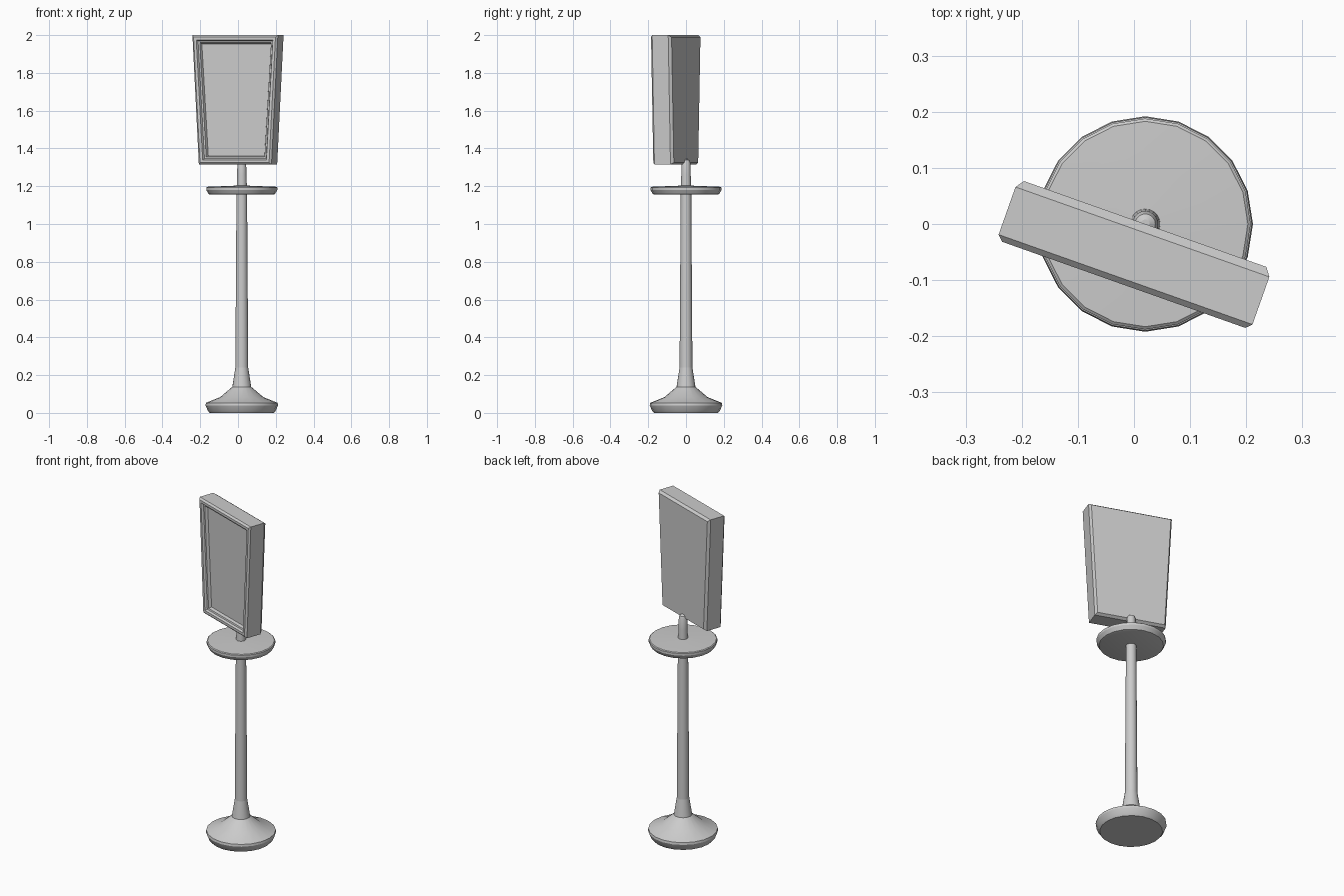
import bpy, bmesh, math

if "Cube" in bpy.data.objects:
    bpy.data.objects.remove(bpy.data.objects["Cube"])

AXIS_X = 0.02   # the pole stands slightly right of centre
SIDES = 20


def finish(bm, name, smooth):
    bmesh.ops.remove_doubles(bm, verts=bm.verts, dist=1e-5)
    bmesh.ops.recalc_face_normals(bm, faces=bm.faces)
    mesh = bpy.data.meshes.new(name)
    bm.to_mesh(mesh)
    bm.free()
    ob = bpy.data.objects.new(name, mesh)
    bpy.context.collection.objects.link(ob)
    ob.location.x = AXIS_X
    if smooth:
        bpy.ops.object.select_all(action='DESELECT')
        ob.select_set(True)
        bpy.context.view_layer.objects.active = ob
        bpy.ops.object.shade_smooth_by_angle(angle=math.radians(30))
    return ob


def skin(loops, name, smooth=False):
    """Bridge a list of closed loops and cap both ends."""
    bm = bmesh.new()
    rings = [[bm.verts.new(p) for p in loop] for loop in loops]
    n = len(rings[0])
    for a, b in zip(rings, rings[1:]):
        for i in range(n):
            j = (i + 1) % n
            bm.faces.new((a[i], a[j], b[j], b[i]))
    bm.faces.new(rings[0])
    bm.faces.new(rings[-1])
    return finish(bm, name, smooth)


def lathe(profile, name):
    steps = [2 * math.pi * i / SIDES for i in range(SIDES)]
    return skin([[(r * math.cos(a), r * math.sin(a), z) for a in steps]
                 for r, z in profile], name, True)


# Weighted foot flaring up into the pole
lathe([(0.17, 0.0), (0.18, 0.012), (0.192, 0.04), (0.19, 0.053),
       (0.115, 0.083), (0.05, 0.138), (0.034, 0.24)], "base")

# Tapered pole with a rounded tip behind the panel
lathe([(0.034, 0.24), (0.028, 1.16), (0.025, 1.26), (0.023, 1.325),
       (0.018, 1.338), (0.008, 1.344)], "pole")

# Round shelf
lathe([(0.165, 1.155), (0.175, 1.158), (0.188, 1.18), (0.188, 1.193),
       (0.183, 1.197), (0.03, 1.203)], "shelf")

# Tapered sign panel: (inset, depth) rings from back, round the rim, into recess
TOP, BOTTOM, W_TOP, W_BOTTOM, DEPTH = 2.0, 1.315, 0.24, 0.204, 0.115


def trapezoid(inset, y):
    t, b = W_TOP - inset, W_BOTTOM - inset
    return [(-b, y, BOTTOM + inset), (b, y, BOTTOM + inset),
            (t, y, TOP - inset), (-t, y, TOP - inset)]


panel = skin([trapezoid(d, y) for d, y in [
    (0.011, 0.0), (0.0, -0.015),                     # back chamfer
    (0.0, -DEPTH + 0.01), (0.01, -DEPTH),            # side, front chamfer
    (0.025, -DEPTH), (0.031, -DEPTH + 0.012),        # rim, inner chamfer
    (0.040, -DEPTH + 0.014), (0.046, -DEPTH + 0.03)  # small step, screen
]], "sign_panel")
panel.rotation_euler.z = math.radians(-19.5)
